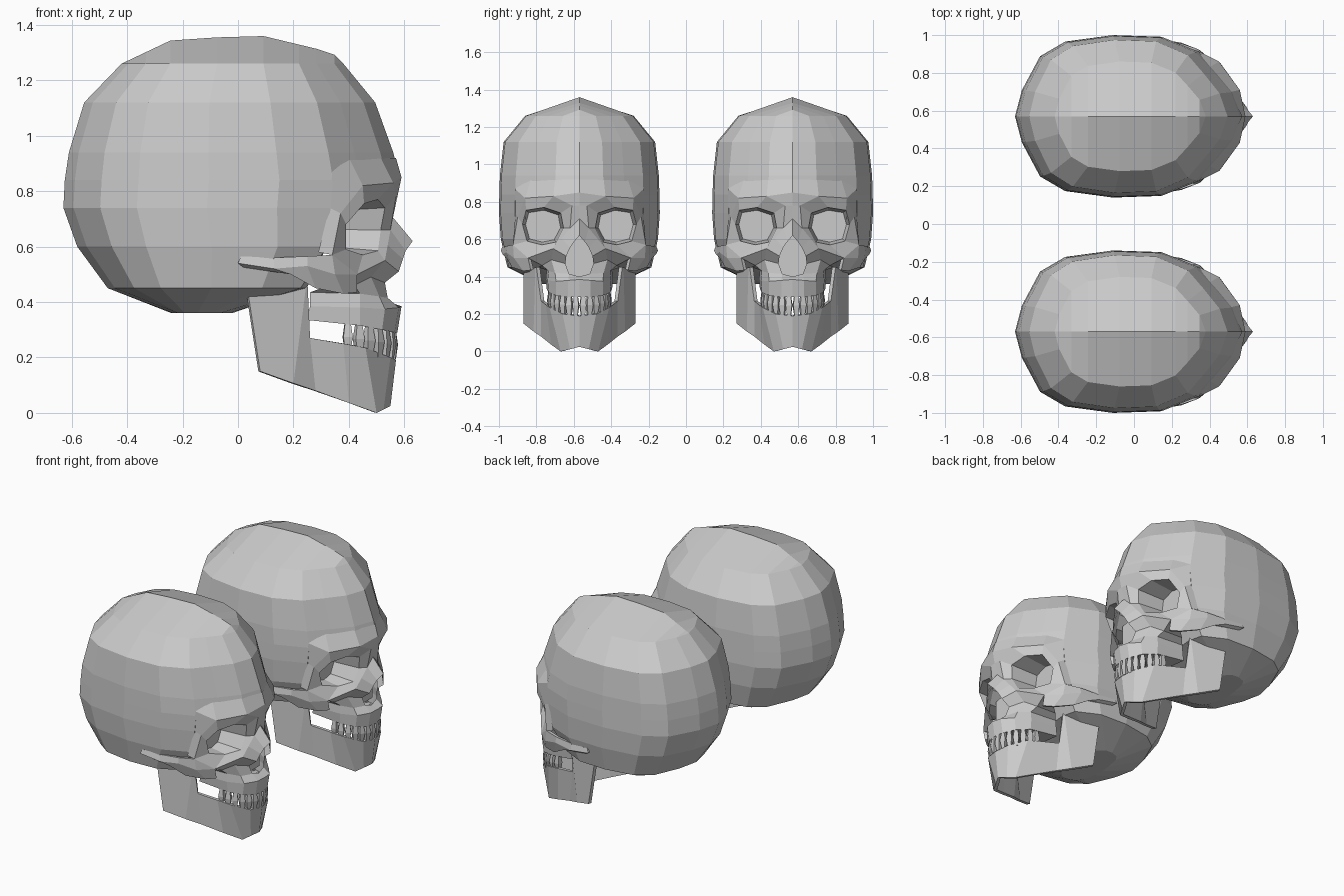
import bpy, bmesh, math
from mathutils import Matrix, Vector

if "Cube" in bpy.data.objects:
    bpy.data.objects.remove(bpy.data.objects["Cube"])

CENTRES = (-0.57, 0.57)


def finish(name, bm, thick=0):
    # mirror the half across y, then place one copy per skull
    geom = bm.verts[:] + bm.edges[:] + bm.faces[:]
    res = bmesh.ops.duplicate(bm, geom=geom)["geom"]
    bmesh.ops.scale(bm, vec=(1, -1, 1), verts=[g for g in res if isinstance(g, bmesh.types.BMVert)])
    bmesh.ops.reverse_faces(bm, faces=[g for g in res if isinstance(g, bmesh.types.BMFace)])
    bmesh.ops.remove_doubles(bm, verts=bm.verts[:], dist=0.0005)
    bmesh.ops.recalc_face_normals(bm, faces=bm.faces[:])
    mesh = bpy.data.meshes.new(name)
    bm.to_mesh(mesh)
    bm.free()
    for cy in CENTRES:
        ob = bpy.data.objects.new(name, mesh)
        ob.location.y = cy
        bpy.context.collection.objects.link(ob)
        if thick:
            m = ob.modifiers.new("thickness", 'SOLIDIFY')
            m.thickness = thick
            m.offset = -1


def grid(bm, rows, closed=False):
    # quads between successive rows of points
    vs = [[bm.verts.new(p) for p in r] for r in rows]
    n = len(rows[0])
    for a, b in zip(vs, vs[1:]):
        for i in range(n if closed else n - 1):
            j = (i + 1) % n
            bm.faces.new((a[i], a[j], b[j], b[i]))
    return vs


def interp(x, pts):
    for (x0, z0), (x1, z1) in zip(pts, pts[1:]):
        if x <= x1:
            return z0 + (z1 - z0) * max(0, x - x0) / (x1 - x0)
    return pts[-1][1]


# braincase: stacked faceted rings, closed by a crown ridge and a flat base
# each level: z, back x, front x, half width, x limit (flat wall behind the face)
plan = [(0, 0), (.03, .32), (.11, .74), (.22, .92), (.43, 1), (.64, .98),
        (.80, .80), (.88, .56), (.96, .30), (1, 0)]
levels = [(1.26, -.42, .38, .29, 1), (1.12, -.555, .495, .405, 1), (.94, -.61, .56, .425, 1),
          (.84, -.625, .585, .428, 1), (.74, -.63, .575, .43, .345), (.60, -.58, .55, .42, .32),
          (.45, -.47, .40, .385, .26), (.36, -.24, -.02, .20, 1)]
crown = [(-.42, 1.26), (-.23, 1.35), (.09, 1.36), (.34, 1.30), (.38, 1.26)]
rings = [[(min(xb + (xf - xb) * t, lim - .012 * max(0, i - 6)), w * s, z)
          for i, (t, s) in enumerate(plan)] for z, xb, xf, w, lim in levels]
rings.insert(0, [(x, 0, interp(x, crown)) for x, y, z in rings[0]])
rings.append([(x, 0, z) for x, y, z in rings[-1]])
bm = bmesh.new()
grid(bm, rings)
bmesh.ops.remove_doubles(bm, verts=bm.verts[:], dist=0.0005)
bmesh.ops.dissolve_degenerate(bm, edges=bm.edges[:], dist=0.0005)
finish("braincase", bm)

# eye sockets: bone ring, rim and cup
outer = [(.57, .04, .78), (.56, .14, .83), (.45, .29, .82), (.37, .33, .72),
         (.34, .355, .57), (.43, .275, .50), (.53, .14, .55), (.55, .05, .66)]
rim = [(.53, .10, .74), (.505, .19, .77), (.455, .285, .755), (.39, .305, .68),
       (.39, .28, .59), (.45, .20, .57), (.505, .125, .585), (.515, .085, .66)]
mid = Vector((0, .19, .67))
back = [(.35, mid.y + (y - mid.y) * .85, mid.z + (z - mid.z) * .85) for x, y, z in rim]
bm = bmesh.new()
vs = grid(bm, [outer, rim, back], True)
bm.faces.new(vs[-1])
finish("eye_sockets", bm)

# brow and temples
bm = bmesh.new()
grid(bm, [[(.57, 0, .92), (.515, .13, .92), (.40, .26, .92)],
          [(.59, 0, .85), outer[1], outer[2]]])
grid(bm, [[(.34, .345, .87), (.33, .342, .74), (.29, .355, .58)],
          [outer[2], outer[3], outer[4]]])
bm.faces.new([bm.verts.new(p) for p in ((.40, .26, .92), outer[2], (.34, .345, .87))])
finish("brow_and_temples", bm)

# nose bridge and the sides of the nose opening
bm = bmesh.new()
grid(bm, [[(.59, 0, .85), (.575, 0, .78), (.555, 0, .71), (.63, 0, .62)],
          [outer[1], outer[0], outer[7], (.605, .03, .585)]])
grid(bm, [[outer[7], (.54, .095, .605), outer[6]],
          [(.605, .03, .585), (.595, .05, .555), (.58, .07, .51)]])
grid(bm, [[(.48, 0, .62), (.48, 0, .39)], [(.48, .10, .60), (.48, .10, .39)]])
finish("nose", bm)

# upper jaw: cheek underside, tooth-bearing arch and palate
top = [(.545, 0, .40), (.54, .055, .415), (.51, .13, .42), (.44, .165, .43), (.26, .175, .435)]
low = [(.575, 0, .29), (.565, .06, .29), (.52, .125, .30), (.44, .165, .315), (.25, .175, .335)]
bm = bmesh.new()
grid(bm, [top,
          [(.59, 0, .385), (.58, .06, .38), (.53, .125, .375), (.44, .17, .38), (.26, .18, .385)],
          low, [(x, 0, z + .02) for x, y, z in low]])
grid(bm, [[(.58, .07, .51), outer[6], outer[5], (.38, .30, .43)],
          [(.53, .075, .47), (.48, .15, .49), (.42, .20, .46), (.30, .22, .45)], top[1:]])
finish("upper_jaw", bm)

# cheek arches running back to the ear
bm = bmesh.new()
grid(bm, [[outer[4], (.25, .385, .565), (.13, .40, .56), (.01, .41, .565)],
          [(.35, .35, .50), (.25, .39, .53), (.13, .41, .52), (.0, .42, .54)],
          [(.38, .30, .43), (.28, .36, .45), (.19, .39, .50), (.02, .40, .525)]])
grid(bm, [[outer[4], (.35, .35, .50), (.38, .30, .43)], [outer[5], outer[5], (.43, .26, .435)]])
bmesh.ops.remove_doubles(bm, verts=bm.verts[:], dist=0.0005)
finish("cheek_arches", bm, .02)

# lower jaw: thin folded sheet with upright rear branches
bm = bmesh.new()
grid(bm, [[(.57, 0, .19), (.55, .09, .20), (.46, .16, .235), (.38, .18, .25),
           (.26, .205, .27), (.25, .235, .49), (.02, .30, .54)],
          [(.55, 0, .025), (.525, .05, .012), (.50, .10, 0), (.40, .15, .036),
           (.28, .205, .08), (.20, .245, .107), (.08, .30, .15)]])
finish("lower_jaw", bm, .02)

# teeth: tapered pegs along the arch, two rows
for name, up in (("upper_teeth", 1), ("lower_teeth", -1)):
    bm = bmesh.new()
    for i in range(7):
        a = math.radians(7 + i * 13)
        x, y = .38 + .18 * math.cos(a), .155 * math.sin(a)
        bite = .245 + (.565 - x) * .17
        mat = Matrix.Translation((x, y, bite + up * .027)) @ Matrix.Rotation(
            math.atan2(.155 * math.sin(a), .18 * math.cos(a)) + math.pi / 4, 4, 'Z')
        r = (.024, .014) if up > 0 else (.014, .024)
        bmesh.ops.create_cone(bm, cap_ends=True, segments=4, radius1=r[0], radius2=r[1],
                              depth=.054, matrix=mat)
    finish(name, bm)
